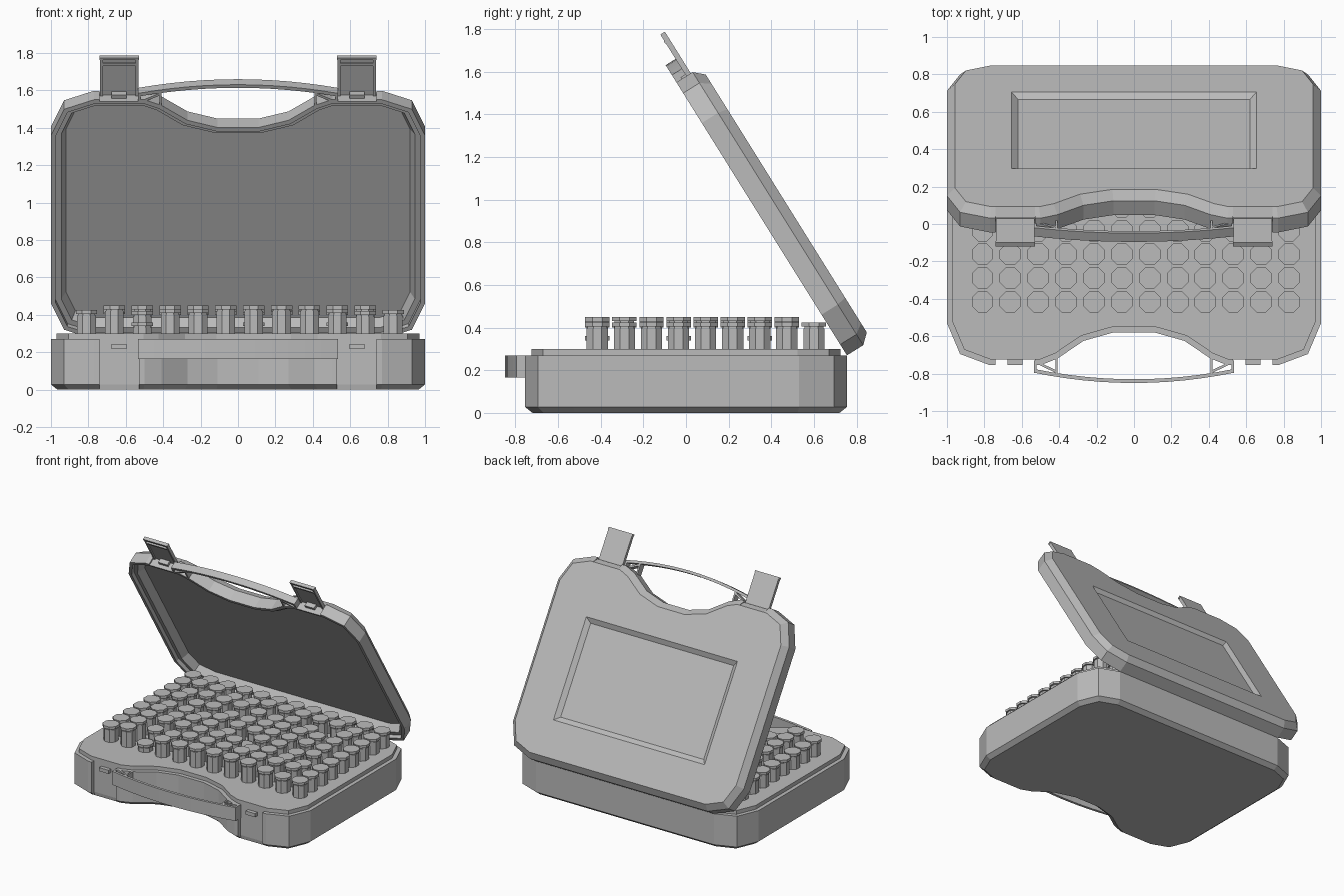
import bpy, bmesh, math, random
from mathutils import Matrix, Vector

if "Cube" in bpy.data.objects:
    bpy.data.objects.remove(bpy.data.objects["Cube"])

grey = bpy.data.materials.new("plain_grey")
grey.use_nodes = True
COLOUR = (0.5, 0.5, 0.5, 1)
grey.diffuse_color = COLOUR
grey.node_tree.nodes["Principled BSDF"].inputs["Base Color"].default_value = COLOUR

SEAM, HINGE_Y = 0.27, 0.755
# opened pose of everything that belongs to the lid
OPEN = (Matrix.Translation((0, HINGE_Y, SEAM)) @ Matrix.Rotation(math.radians(-58), 4, 'X')
        @ Matrix.Translation((0, -HINGE_Y, -SEAM)))


def finish(name, bm, pose=None):
    bmesh.ops.remove_doubles(bm, verts=bm.verts, dist=0.0004)
    bmesh.ops.recalc_face_normals(bm, faces=bm.faces)
    if pose:
        bm.transform(pose)
    mesh = bpy.data.meshes.new(name)
    bm.to_mesh(mesh)
    bm.free()
    mesh.materials.append(grey)
    obj = bpy.data.objects.new(name, mesh)
    bpy.context.scene.collection.objects.link(obj)
    return obj


# half of the case footprint, front notch to back corner
HALF = [(0.11, -0.58), (0.27, -0.625), (0.41, -0.72), (0.5, -0.755), (0.77, -0.755),
        (0.93, -0.695), (1, -0.53), (1, 0.53), (0.93, 0.695), (0.77, 0.755)]
PAD = (0.53, 0.74)


def footprint(inset, pad):
    """Footprint offset inwards, with the two latch pads cut back."""
    pts = [Vector(p) for p in HALF + [(-x, y) for x, y in reversed(HALF)]]
    ring = []
    for i, p in enumerate(pts):
        a, b = (p - pts[i - 1]).normalized(), (pts[(i + 1) % len(pts)] - p).normalized()
        na, nb = Vector((-a.y, a.x)), Vector((-b.y, b.x))
        ring.append(p + (na + nb) * inset / (1 + na.dot(nb)))
    front = ring[4].y
    back = max(front, -HINGE_Y + pad)
    cut = [(PAD[0], front), (PAD[0], back), (PAD[1], back), (PAD[1], front)]
    left = [tuple(p) for p in ring[:4]] + cut + [tuple(p) for p in ring[4:len(HALF)]]
    return left + [(-x, y) for x, y in reversed(left)]


def loft(bm, rings, pad):
    """Skin a stack of (inset, height) footprints."""
    loops = [[bm.verts.new((x, y, z)) for x, y in footprint(i, pad)] for i, z in rings]
    for a, b in zip(loops, loops[1:]):
        for k in range(len(a)):
            n = (k + 1) % len(a)
            bm.faces.new((a[k], a[n], b[n], b[k]))
    return loops


def edge_loop(bm, verts):
    return [bm.edges.get(p) or bm.edges.new(p) for p in zip(verts, verts[1:] + verts[:1])]


def add_prism(bm, pts, z0, z1):
    low = [bm.verts.new((x, y, z0)) for x, y in pts]
    high = [bm.verts.new((x, y, z1)) for x, y in pts]
    bm.faces.new(low)
    bm.faces.new(high)
    for k in range(len(pts)):
        n = (k + 1) % len(pts)
        bm.faces.new((low[k], low[n], high[n], high[k]))


def add_box(bm, x0, x1, y0, y1, z0, z1):
    add_prism(bm, [(x0, y0), (x1, y0), (x1, y1), (x0, y1)], z0, z1)


# base tray with chamfered bottom and raised top deck
bm = bmesh.new()
loops = loft(bm, [(0.035, 0), (0, 0.028), (0, SEAM), (0.03, SEAM), (0.03, 0.3)], 0.03)
for loop in (loops[0], loops[-1]):
    bmesh.ops.remove_doubles(bm, verts=loop, dist=0.0004)
    bmesh.ops.triangle_fill(bm, edges=edge_loop(bm, [v for v in loop if v.is_valid]),
                            use_beauty=True)
finish("base_tray", bm)

# hollow lid with stepped lip, chamfered top and a sunken panel
bm = bmesh.new()
loops = loft(bm, [(0.08, 0.36), (0.055, 0.3), (0.025, 0.3), (0.025, SEAM),
                  (0, SEAM), (0, 0.36), (0.042, 0.406)], 0.012)
for loop in (loops[0], loops[-1]):
    bmesh.ops.remove_doubles(bm, verts=loop, dist=0.0004)
inner = [v for v in loops[0] if v.is_valid]
outer = [v for v in loops[-1] if v.is_valid]
bmesh.ops.triangle_fill(bm, edges=edge_loop(bm, inner), use_beauty=True)


def panel(shrink, z):
    x, y0, y1 = 0.655 - shrink, -0.325 + shrink, 0.445 - shrink
    return [bm.verts.new((a, b, z)) for a, b in ((-x, y0), (x, y0), (x, y1), (-x, y1))]


rim, floor = panel(0, 0.406), panel(0.035, 0.381)
bmesh.ops.triangle_fill(bm, edges=edge_loop(bm, outer) + edge_loop(bm, rim), use_beauty=True)
bm.faces.new(floor)
for k in range(4):
    n = (k + 1) % 4
    bm.faces.new((rim[k], rim[n], floor[n], floor[k]))
finish("lid", bm, OPEN)


# bowed carrying handles with braced ends
def handle(name, z0, z1, pose=None):
    bm = bmesh.new()
    xs = [0.535 * k / 6 for k in range(-6, 7)]
    bow = [(x, -0.85 + 0.055 * (x / 0.535) ** 2) for x in xs]
    add_prism(bm, bow + [(x, y + 0.02) for x, y in reversed(bow)], z0, z1)
    for s in (-1, 1):
        add_box(bm, min(s * 0.52, s * 0.535), max(s * 0.52, s * 0.535), -0.79, -0.73, z0, z1)
        add_box(bm, min(s * 0.408, s * 0.42), max(s * 0.408, s * 0.42), -0.8, -0.715, z0, z1)
        add_prism(bm, [(s * 0.41, -0.785), (s * 0.42, -0.795), (s * 0.525, -0.745),
                       (s * 0.515, -0.735)], z0, z1)
    finish(name, bm, pose)


handle("base_handle", 0.165, SEAM)
handle("lid_handle", SEAM, 0.325, OPEN)

# swung-open latches on the lid, catches on the base
for side, s in (("left", 1), ("right", -1)):
    cx = s * sum(PAD) / 2
    bm = bmesh.new()
    add_box(bm, cx - 0.095, cx + 0.095, -0.985, -0.735, 0.335, 0.35)
    add_box(bm, cx - 0.105, cx + 0.105, -0.985, -0.97, 0.325, 0.35)
    add_box(bm, cx - 0.095, cx + 0.095, -0.95, -0.935, 0.322, 0.336)
    for e in (-1, 1):
        add_box(bm, cx + e * 0.095 - 0.007, cx + e * 0.095 + 0.007, -0.975, -0.735, 0.325, 0.35)
    finish(side + "_latch", bm, OPEN)
    bm = bmesh.new()
    add_box(bm, cx - 0.04, cx + 0.04, -0.765, -0.735, 0.3, 0.335)
    finish(side + "_latch_hinge", bm, OPEN)
    bm = bmesh.new()
    add_box(bm, cx - 0.04, cx + 0.04, -0.755, -0.72, 0.217, 0.245)
    finish(side + "_catch", bm)

# rows of eight-sided pegs with rimmed heads, at slightly uneven heights
random.seed(4)
bm = bmesh.new()


def add_drum(x, y, radius, z0, z1):
    place = Matrix.Translation((x, y, (z0 + z1) / 2)) @ Matrix.Rotation(math.pi / 8, 4, 'Z')
    bmesh.ops.create_cone(bm, cap_ends=True, segments=8, radius1=radius, radius2=radius,
                          depth=z1 - z0, matrix=place)


for row in range(9):
    for col in range(12):
        x, y = -0.81 + col * 0.149, -0.416 + row * 0.127
        top = random.choice((0.45, 0.45, 0.45, 0.43, 0.42))
        if row == 8 or col in (0, 11):
            top = 0.425
        if (row, col) in ((0, 2), (3, 6), (6, 9)):
            top = 0.36
        add_drum(x, y, 0.054, 0.295, top - 0.028)
        add_drum(x, y, 0.049, top - 0.03, top - 0.018)
        add_drum(x, y, 0.062, top - 0.02, top)
finish("pegs", bm)
